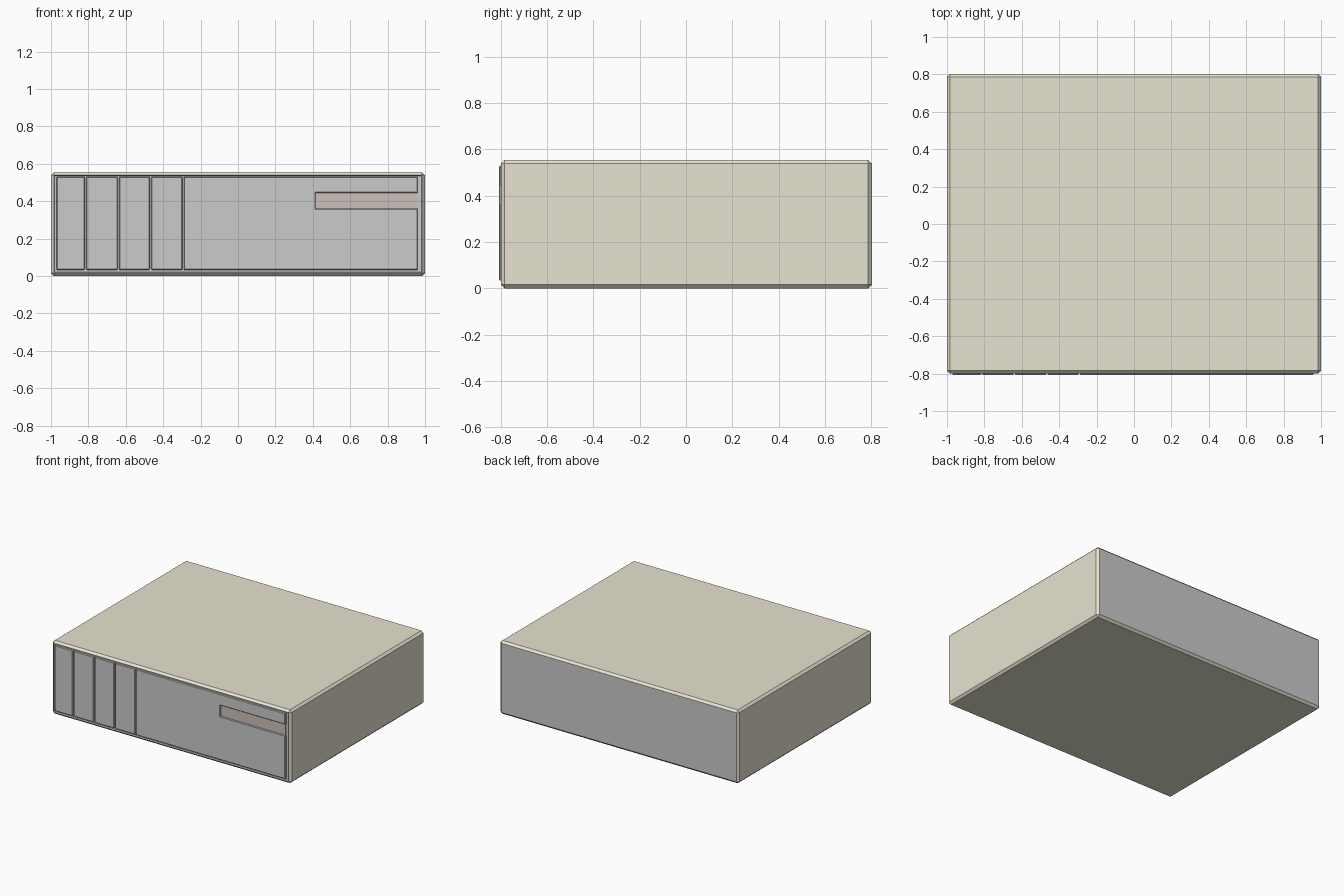
import bpy, bmesh
from mathutils import Vector

if "Cube" in bpy.data.objects:
    bpy.data.objects.remove(bpy.data.objects["Cube"])


def material(name, color):
    m = bpy.data.materials.new(name)
    m.diffuse_color = (*color, 1)
    m.use_nodes = True
    m.node_tree.nodes["Principled BSDF"].inputs["Base Color"].default_value = m.diffuse_color
    return m


beige = material("beige_plastic", (0.80, 0.77, 0.64))
grey = material("grey_plastic", (0.58, 0.58, 0.58))
brown = material("brown_slot", (0.60, 0.53, 0.49))


def box(name, x, y, z, bevel=0.0, mats=(grey,)):
    bm = bmesh.new()
    bmesh.ops.create_cube(bm, size=1)
    size = Vector((x[1] - x[0], y[1] - y[0], z[1] - z[0]))
    mid = Vector((x[0] + x[1], y[0] + y[1], z[0] + z[1])) / 2
    for v in bm.verts:
        v.co = Vector(a * b for a, b in zip(v.co, size)) + mid
    if bevel:
        bmesh.ops.bevel(bm, geom=bm.edges[:], offset=bevel, segments=1,
                        affect='EDGES')
    bm.normal_update()
    return finish(name, bm, mats)


def finish(name, bm, mats):
    me = bpy.data.meshes.new(name)
    bm.to_mesh(me)
    bm.free()
    for m in mats:
        me.materials.append(m)
    ob = bpy.data.objects.new(name, me)
    bpy.context.collection.objects.link(ob)
    return ob


# Chamfered case, with grey front and back faces
case = box("case", (-1, 1), (-0.80, 0.803), (0, 0.555), 0.016, (beige, grey))
for p in case.data.polygons:
    if abs(p.normal.y) > 0.9:
        p.material_index = 1

# Shallow recess in the front of the case
bm = bmesh.new()
bm.from_mesh(case.data)
front = [f for f in bm.faces if f.normal.y < -0.9]
bmesh.ops.inset_region(bm, faces=front, thickness=0.006, depth=-0.008)
bm.to_mesh(case.data)
bm.free()

# Narrow vertical strips on the left of the front
Y, Z = (-0.808, -0.785), (0.033, 0.53)
edges = [-0.97, -0.815, -0.64, -0.467, -0.293]
for i, (a, b) in enumerate(zip(edges, edges[1:])):
    box(f"front_strip_{i + 1}", (a + (0.004 if i else 0), b - 0.004), Y, Z, 0.004)

# Wide front panel, a plate with a drive slot open at its right end
outline = [(-0.289, Z[0]), (0.96, Z[0]), (0.96, 0.36), (0.415, 0.36),
           (0.415, 0.445), (0.96, 0.445), (0.96, Z[1]), (-0.289, Z[1])]
bm = bmesh.new()
face = bm.faces.new([bm.verts.new((x, Y[1], z)) for x, z in outline])
ext = bmesh.ops.extrude_face_region(bm, geom=[face])["geom"]
for v in ext:
    if isinstance(v, bmesh.types.BMVert):
        v.co.y = Y[0]
bmesh.ops.recalc_face_normals(bm, faces=bm.faces[:])
rim = [e for e in bm.edges if all(v.co.y < Y[0] + 0.001 for v in e.verts)]
bmesh.ops.bevel(bm, geom=rim, offset=0.004, segments=1, affect='EDGES')
finish("front_panel", bm, (grey,))

# Brown face inside the drive slot
box("drive_slot", (0.41, 0.958), (-0.798, -0.784), (0.355, 0.45), 0, (brown,))
